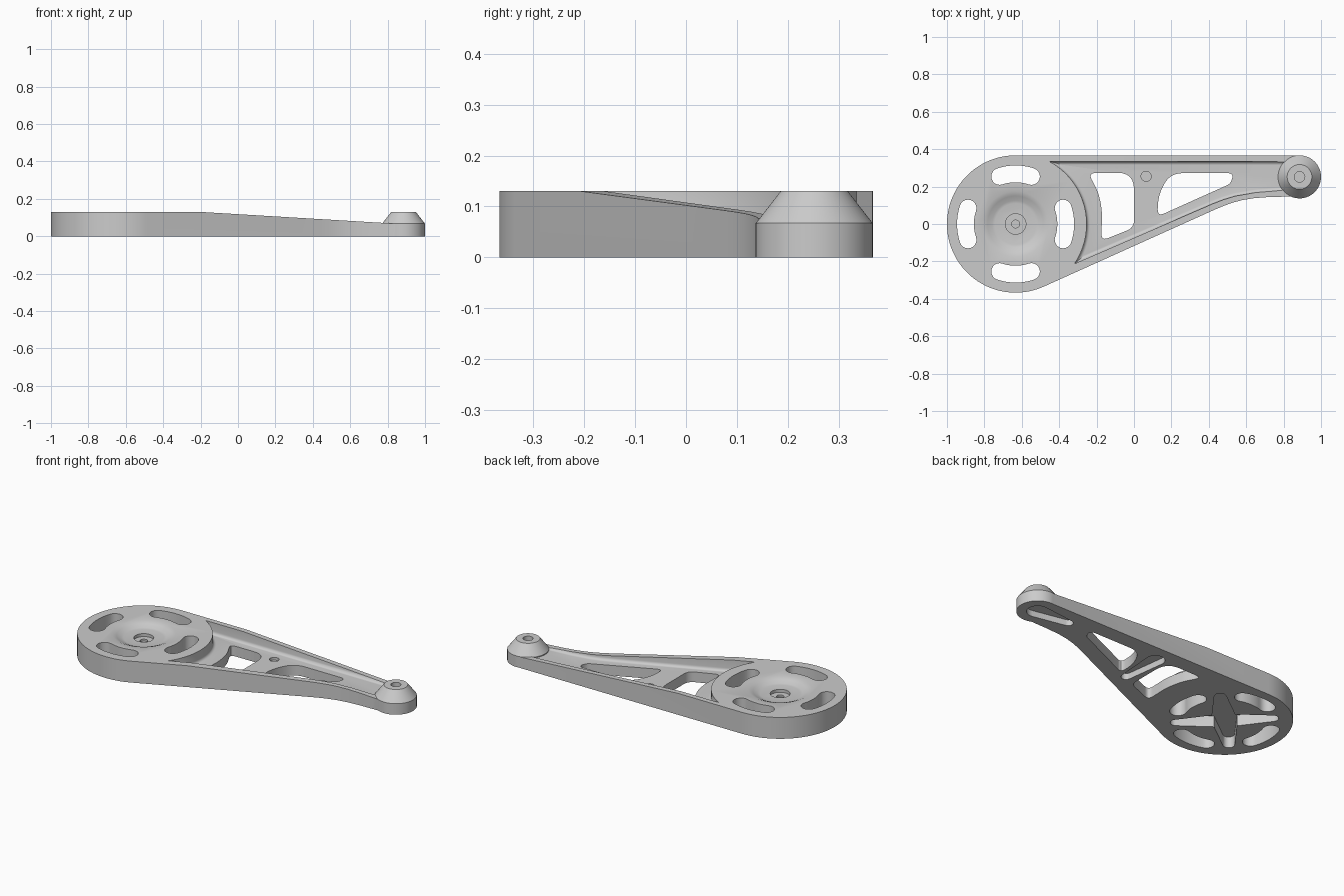
import bpy, bmesh
from math import radians, cos, sin, pi, atan2, acos
from mathutils import Vector

cube = bpy.data.objects.get("Cube")
if cube:
    bpy.data.objects.remove(cube, do_unlink=True)

grey = bpy.data.materials.new("plain_grey")
grey.use_nodes = True
grey.diffuse_color = (0.6, 0.6, 0.6, 1)
grey.node_tree.nodes["Principled BSDF"].inputs["Base Color"].default_value = (0.6, 0.6, 0.6, 1)

TOP, R = 0.13, 0.367
HUB = Vector((-0.633, 0))
TIP = Vector((0.885, 0.252))


def loft(name, loops, fillet=0):
    """Closed solid through matching loops of points, capped at both ends."""
    bm = bmesh.new()
    rings = [[bm.verts.new(p) for p in loop] for loop in loops]
    n = len(rings[0])
    for a, b in zip(rings, rings[1:]):
        for i in range(n):
            j = (i + 1) % n
            bm.faces.new((a[i], a[j], b[j], b[i]))
    base = bm.faces.new(rings[0][::-1])
    bm.faces.new(rings[-1])
    bmesh.ops.recalc_face_normals(bm, faces=bm.faces[:])
    if fillet:
        bmesh.ops.bevel(bm, geom=base.edges[:], offset=fillet, segments=4,
                        profile=0.5, affect='EDGES')
    mesh = bpy.data.meshes.new(name)
    bm.to_mesh(mesh)
    bm.free()
    mesh.materials.append(grey)
    obj = bpy.data.objects.new(name, mesh)
    bpy.context.scene.collection.objects.link(obj)
    return obj


def prism(name, outline, z0, z1, fillet=0):
    return loft(name, [[(p[0], p[1], z) for p in outline] for z in (z0, z1)], fillet)


def lathe(name, c, profile, steps=64):
    turns = [2 * pi * i / steps for i in range(steps)]
    return loft(name, [[(c.x + r * cos(t), c.y + r * sin(t), z) for t in turns]
                       for r, z in profile])


def arc(c, r, a0, a1, n):
    return [(c[0] + r * cos(a0 + (a1 - a0) * i / n),
             c[1] + r * sin(a0 + (a1 - a0) * i / n)) for i in range(n + 1)]


def rounded(corners, n=6):
    """Polygon from (x, y, cut) corners, each rounded by a quadratic curve."""
    pts = []
    for i, (x, y, cut) in enumerate(corners):
        p = Vector((x, y))
        a = p + (Vector(corners[i - 1][:2]) - p).normalized() * cut
        b = p + (Vector(corners[(i + 1) % len(corners)][:2]) - p).normalized() * cut
        for k in range(n + 1):
            t = k / n
            pts.append(a * (1 - t) ** 2 + p * 2 * t * (1 - t) + b * t * t)
    return pts


def kidney(angle, r=0.268, half=0.045, spread=radians(18.5)):
    a, b = angle - spread, angle + spread
    start = HUB + Vector((cos(a), sin(a))) * r
    end = HUB + Vector((cos(b), sin(b))) * r
    return (arc(HUB, r + half, a, b, 12) + arc(end, half, b, b + pi, 10)[1:]
            + arc(HUB, r - half, b, a, 12)[1:] + arc(start, half, a + pi, a + 2 * pi, 10)[1:-1])


def horn(c, tip, r0, r1):
    """Tapered slot with two round ends."""
    d = Vector(tip) - Vector(c)
    a, k = atan2(d.y, d.x), acos((r0 - r1) / d.length)
    return arc(tip, r1, a - k, a + k, 10) + arc(c, r0, a + k, a + 2 * pi - k, 18)


def combine(target, tool, operation='DIFFERENCE'):
    bpy.context.view_layer.objects.active = target
    mod = target.modifiers.new("combine", 'BOOLEAN')
    mod.operation, mod.solver, mod.object = operation, 'EXACT', tool
    bpy.context.view_layer.update()
    bpy.ops.object.modifier_apply(modifier=mod.name)
    bpy.data.objects.remove(tool, do_unlink=True)


# Plate: round head running into a tapering arm
lower = [(0.43, 0.076), (0.48, 0.097), (0.53, 0.115), (0.58, 0.128), (0.64, 0.138),
         (0.72, 0.144), (0.80, 0.146), (TIP.x, 0.15)]
arm = prism("lever_arm", arc(HUB, R, pi / 2, radians(294), 64) + lower + [(TIP.x, R - 0.001)],
            0, TOP)

# Sunken arm floor, leaving a thin rim on both sides
well = arc(HUB, 0.38, radians(61.8), radians(-34), 32) + [
    (0.42, 0.108), (0.48, 0.131), (0.54, 0.149), (0.65, 0.168), (0.80, 0.178),
    (0.9, 0.2), (0.9, 0.335)]
combine(arm, prism("well_cutter", well, 0.062, 0.2, 0.018))

# Rim slopes down toward the tip
side = [(-0.3, 0.136), (1.1, 0.052), (1.1, 0.3), (-0.3, 0.3)]
combine(arm, loft("slope_cutter", [[(x, y, z) for x, z in side] for y in (-1, 1)]))

# Conical boss at the tip with a blind hole
combine(arm, lathe("tip_boss", TIP, [(0.115, 0), (0.115, 0.067), (0.066, TOP)]), 'UNION')
combine(arm, lathe("tip_hole", TIP, [(0.028, 0.09), (0.028, 0.2)], 32))

# Dished hub with a counterbore and a screw hole
combine(arm, lathe("dish", HUB, [(0.11, 0.104), (0.125, 0.107), (0.15, 0.12),
                                 (0.175, TOP), (0.175, 0.2)]))
combine(arm, lathe("counterbore", HUB, [(0.055, 0.086), (0.055, 0.2)], 32))
combine(arm, lathe("screw_hole", HUB, [(0.021, 0.074), (0.021, 0.2)], 24))

# Four kidney slots through the head
for q in range(4):
    combine(arm, prism("kidney_slot", kidney(q * pi / 2), -0.1, 0.3))

# Two lightening windows through the arm
windows = [
    [(-0.245, 0.272, 0.04), (0.0, 0.275, 0.09), (0.0, -0.02, 0.04), (-0.175, -0.09, 0.04),
     (-0.17, 0.07, 0.045), (-0.19, 0.17, 0.045)],
    [(0.125, 0.04, 0.04), (0.13, 0.15, 0.05), (0.19, 0.272, 0.07), (0.535, 0.272, 0.035),
     (0.515, 0.215, 0.02)],
]
for shape in windows:
    combine(arm, prism("window_cutter", rounded(shape), -0.1, 0.3))

# Small hole on the web
WEB = Vector((0.065, 0.255))
combine(arm, lathe("web_hole", WEB, [(0.027, 0.045), (0.027, 0.2)], 24))

# Underside pockets: a diagonal cross in the head, single tapered ones in web and tip
for k in range(4):
    a = pi / 4 + k * pi / 2
    end = HUB + Vector((cos(a), sin(a))) * 0.26
    combine(arm, prism("cross_pocket", horn(HUB, end, 0.07, 0.032), -0.1, 0.066))
combine(arm, prism("web_pocket", horn(WEB, (0.072, 0.02), 0.052, 0.028), -0.1, 0.036))
combine(arm, prism("tip_pocket", horn(TIP, (0.68, 0.262), 0.06, 0.028), -0.1, 0.036))

# Smooth curves, sharp edges
for o in bpy.context.selected_objects:
    o.select_set(False)
arm.select_set(True)
bpy.context.view_layer.objects.active = arm
bpy.ops.object.shade_smooth_by_angle(angle=radians(30))
